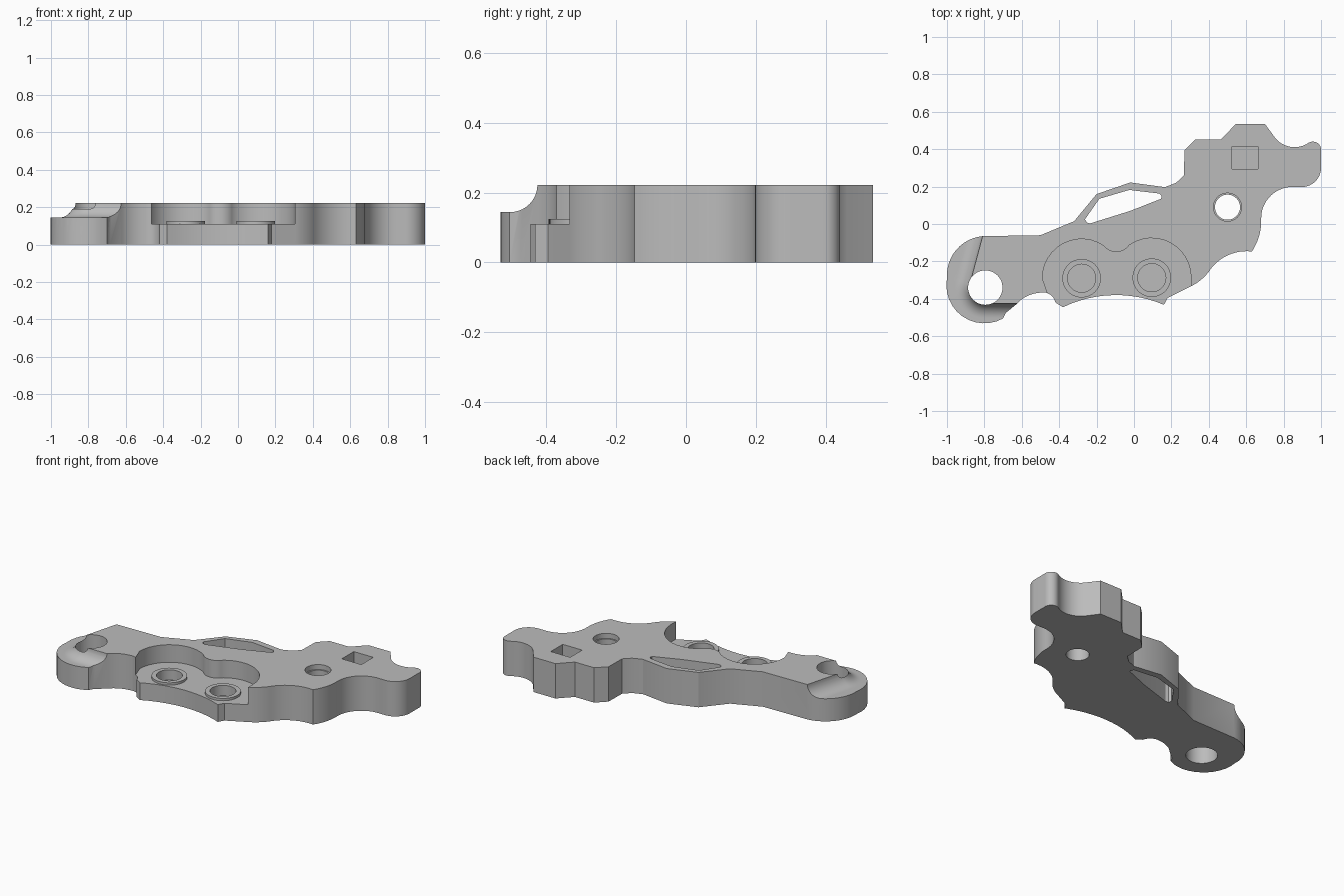
import bpy, bmesh
from math import sin, cos, pi, radians, atan2
from mathutils import Vector

if "Cube" in bpy.data.objects:
    bpy.data.objects.remove(bpy.data.objects["Cube"], do_unlink=True)

TOP = 0.222

grey = bpy.data.materials.new("light grey")
grey.use_nodes = True
colour = (0.5, 0.5, 0.5, 1)
grey.diffuse_color = colour
grey.node_tree.nodes["Principled BSDF"].inputs["Base Color"].default_value = colour


def arc(a, m, b, n=12):
    """Points after a, up to b, on the circle through a, m and b."""
    (ax, ay), (mx, my), (bx, by) = a, m, b
    d = 2 * (ax * (my - by) + mx * (by - ay) + bx * (ay - my))
    sa, sm, sb = ax**2 + ay**2, mx**2 + my**2, bx**2 + by**2
    cx = (sa * (my - by) + sm * (by - ay) + sb * (ay - my)) / d
    cy = (sa * (bx - mx) + sm * (ax - bx) + sb * (mx - ax)) / d
    r = ((ax - cx)**2 + (ay - cy)**2) ** 0.5
    t = atan2(ay - cy, ax - cx)
    to_m = (atan2(my - cy, mx - cx) - t) % (2 * pi)
    sweep = (atan2(by - cy, bx - cx) - t) % (2 * pi)
    if to_m > sweep:
        sweep -= 2 * pi
    return [(cx + r * cos(t + sweep * i / n), cy + r * sin(t + sweep * i / n))
            for i in range(1, n + 1)]


def path(segments):
    """Pairs are corners; four numbers are an arc (via point, end point)."""
    pts = []
    for s in segments:
        pts += [s] if len(s) == 2 else arc(pts[-1], s[:2], s[2:])
    return pts


def circle(x, y, r, n=48):
    return [(x + r * cos(2 * pi * i / n), y + r * sin(2 * pi * i / n)) for i in range(n)]


def skin(name, rings):
    """Solid through a list of equal rings, capped at both ends."""
    bm = bmesh.new()
    rows = [[bm.verts.new(p) for p in ring] for ring in rings]
    n = len(rows[0])
    for a, b in zip(rows, rows[1:]):
        for i in range(n):
            j = (i + 1) % n
            bm.faces.new((a[i], a[j], b[j], b[i]))
    bm.faces.new(rows[0])
    bm.faces.new(rows[-1])
    bmesh.ops.recalc_face_normals(bm, faces=bm.faces)
    mesh = bpy.data.meshes.new(name)
    bm.to_mesh(mesh)
    bm.free()
    mesh.materials.append(grey)
    ob = bpy.data.objects.new(name, mesh)
    bpy.context.collection.objects.link(ob)
    return ob


def prism(name, pts, low, high):
    return skin(name, [[(x, y, z) for x, y in pts] for z in (low, high)])


def cut(body, cutters):
    for c in cutters:
        c.hide_render = True
        mod = body.modifiers.new(c.name, "BOOLEAN")
        mod.operation, mod.solver, mod.object = "DIFFERENCE", "EXACT", c
    graph = bpy.context.evaluated_depsgraph_get()
    mesh = bpy.data.meshes.new_from_object(body.evaluated_get(graph))
    body.modifiers.clear()
    body.data = mesh
    for c in cutters:
        bpy.data.objects.remove(c, do_unlink=True)


def smooth(ob):
    bpy.ops.object.select_all(action="DESELECT")
    ob.select_set(True)
    bpy.context.view_layer.objects.active = ob
    bpy.ops.object.shade_smooth_by_angle(angle=radians(28))


# Plate outline, anticlockwise from the left end
outline = path([
    (-0.81, -0.065), (-0.935, -0.122, -1, -0.29), (-0.94, -0.475, -0.7, -0.505),
    (-0.685, -0.475), (-0.63, -0.43), (-0.57, -0.385, -0.5, -0.367),
    (-0.445, -0.38, -0.42, -0.42), (-0.38, -0.445),
    (-0.1, -0.38, 0.16, -0.432), (0.18, -0.395), (0.3, -0.335),
    (0.35, -0.305, 0.4, -0.255), (0.49, -0.173, 0.63, -0.147),
    (0.667, -0.07, 0.68, 0.03), (0.735, 0.155, 0.86, 0.198), (0.9, 0.198),
    (0.97, 0.228, 1, 0.3), (1, 0.39), (0.985, 0.43, 0.935, 0.435),
    (0.84, 0.412, 0.755, 0.46), (0.7, 0.535), (0.545, 0.535), (0.465, 0.453),
    (0.33, 0.453), (0.27, 0.395), (0.267, 0.26), (0.225, 0.22), (0.165, 0.197),
    (-0.02, 0.222), (-0.2, 0.16), (-0.32, 0.015), (-0.5, -0.06)])
plate = prism("plate", outline, 0, TOP)

# Double round pocket, open to the front
pocket = path([
    (-0.46, -0.6), (-0.46, -0.375), (-0.49, -0.29),
    (-0.36, -0.096, -0.16, -0.118), (-0.095, -0.15, -0.025, -0.113),
    (0.19, -0.098, 0.305, -0.285), (0.305, -0.6)])

# Triangular window in the strut
window = [(-0.262, 0.025), (-0.185, 0.135), (-0.025, 0.182), (0.135, 0.163),
          (0.147, 0.15), (0.145, 0.135), (-0.02, 0.07), (-0.235, 0.003), (-0.252, 0.008)]

# Stepped edge with a cove, wrapping the end hole
HOLE = Vector((-0.795, -0.34))
WALL, COVE = 0.085, 0.078
section = [(0.4, 0.4), (0, 0.4)]
section += [(COVE - COVE * cos(t), TOP - COVE * sin(t))
            for t in (pi / 2 * i / 10 for i in range(11))]
section += [(0.4, TOP - COVE)]


def cove_ring(angle, slide):
    out = Vector((cos(angle), sin(angle)))
    start = HOLE + WALL * out + slide * Vector((-out.y, out.x))
    return [(*(start + d * out), z) for d, z in section]


angles = [radians(165 + 105 * i / 20) for i in range(21)]
rings = [cove_ring(angles[0], -0.5)] + [cove_ring(a, 0) for a in angles]
rings.append(cove_ring(angles[-1], 0.25))

square = [(0.525, 0.295), (0.662, 0.295), (0.662, 0.415), (0.525, 0.415)]
bosses = {"left_boss": (0.095, -0.287), "right_boss": (-0.28, -0.29)}

cutters = [
    skin("cove_cutter", rings),
    prism("pocket_cutter", pocket, 0.11, 0.4),
    prism("window_cutter", window, -0.1, 0.4),
    prism("end_hole_cutter", circle(*HOLE, 0.092), -0.1, 0.4),
    prism("pivot_hole_cutter", circle(0.5, 0.09, 0.067), -0.1, 0.4),
    prism("pivot_rim_cutter", circle(0.5, 0.09, 0.075), 0.19, 0.4),
    prism("square_cutter", square, 0.15, 0.4),
]
cutters += [prism(n + "_cutter", circle(*c, 0.075), 0.06, 0.4) for n, c in bosses.items()]
cut(plate, cutters)
smooth(plate)

# Raised rings standing in the pocket
for name, centre in bosses.items():
    boss = prism(name, circle(*centre, 0.103), 0.1, 0.125)
    cut(boss, [prism("bore_cutter", circle(*centre, 0.075), 0, 0.3)])
    smooth(boss)
